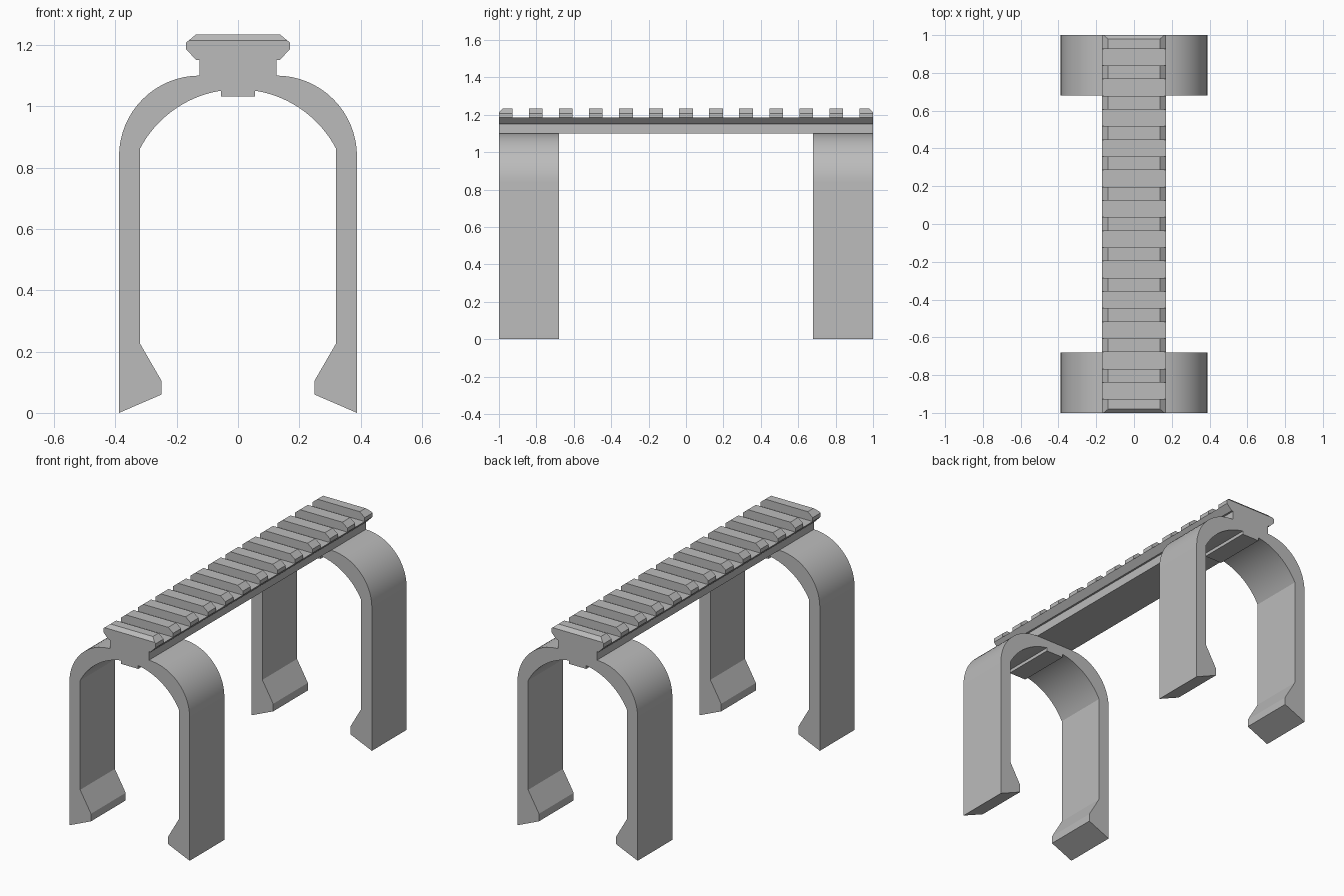
import bpy, bmesh
from math import sin, cos, asin, radians
from mathutils import Vector

cube = bpy.data.objects.get("Cube")
if cube:
    bpy.data.objects.remove(cube)

grey = bpy.data.materials.new("matte_grey")
grey.use_nodes = True
COLOUR = (0.5, 0.5, 0.5, 1)
grey.diffuse_color = COLOUR
grey.node_tree.nodes["Principled BSDF"].inputs["Base Color"].default_value = COLOUR


def mirrored(half):
    """Close a right-hand half profile with its mirror image."""
    return half + [(-x, z) for x, z in reversed(half)]


def prism(bm, profile, y0, y1):
    """Extrude an x-z profile from y0 to y1."""
    face = bm.faces.new([bm.verts.new((x, y0, z)) for x, z in profile])
    out = bmesh.ops.extrude_face_region(bm, geom=[face])
    verts = [g for g in out["geom"] if isinstance(g, bmesh.types.BMVert)]
    bmesh.ops.translate(bm, verts=verts, vec=(0, y1 - y0, 0))
    bmesh.ops.recalc_face_normals(bm, faces=bm.faces[:])


def make_object(name, bm):
    mesh = bpy.data.meshes.new(name)
    bm.to_mesh(mesh)
    bm.free()
    mesh.materials.append(grey)
    obj = bpy.data.objects.new(name, mesh)
    bpy.context.collection.objects.link(obj)
    return obj


def activate(obj):
    bpy.ops.object.select_all(action="DESELECT")
    obj.select_set(True)
    bpy.context.view_layer.objects.active = obj


# Rail: dovetail beam with bevelled ends
DECK, TOP = 1.185, 1.234
bm = bmesh.new()
prism(bm, mirrored([(0.125, 1.1), (0.125, 1.151), (0.136, 1.151), (0.169, DECK),
                    (0.169, 1.208), (0.137, TOP)]), -1, 1)
for side in (-1, 1):
    cut = bmesh.ops.bisect_plane(bm, geom=bm.verts[:] + bm.edges[:] + bm.faces[:],
                                 plane_co=Vector((0, side, 1.214)),
                                 plane_no=Vector((0, side, 1)), clear_outer=True)
    edges = [g for g in cut["geom_cut"] if isinstance(g, bmesh.types.BMEdge)]
    bmesh.ops.contextual_create(bm, geom=edges)
bmesh.ops.recalc_face_normals(bm, faces=bm.faces[:])
rail = make_object("rail", bm)

# Cross slots between the thirteen teeth
TOOTH, PITCH = 0.073, 0.1606
bm = bmesh.new()
for i in range(12):
    middle = (i - 5.5) * PITCH
    half = (PITCH - TOOTH) / 2
    prism(bm, mirrored([(0.3, DECK), (0.3, 1.4)]), middle - half, middle + half)
cutter = make_object("slot_cutter", bm)
cutter.hide_render = True
slots = rail.modifiers.new("slots", "BOOLEAN")
slots.operation, slots.solver, slots.object = "DIFFERENCE", "EXACT", cutter
activate(rail)
bpy.ops.object.modifier_apply(modifier=slots.name)
bpy.data.objects.remove(cutter)

# Clip profile: rounded shoulder, straight leg, hooked foot, inner arch, tab
STEPS = 16
R_OUT, R_IN, IN_Z = 0.263, 0.361, 0.694
shoulder = [(0.125 + R_OUT * sin(radians(90 * i / STEPS)),
             1.1 - R_OUT + R_OUT * cos(radians(90 * i / STEPS))) for i in range(STEPS + 1)]
foot = [(0.388, 0), (0.249, 0.06), (0.249, 0.104), (0.319, 0.225)]
a0, a1 = asin(0.319 / R_IN), asin(0.062 / R_IN)
angles = [a0 + (a1 - a0) * i / STEPS for i in range(STEPS + 1)]
arch = [(R_IN * sin(a), IN_Z + R_IN * cos(a)) for a in angles]
tab = [(0.056, 1.05), (0.056, 1.031)]
clip = mirrored(shoulder + foot + arch + tab)

for name, y0, y1 in (("front_clip", -1, -0.68), ("back_clip", 0.68, 1)):
    bm = bmesh.new()
    prism(bm, clip, y0, y1)
    activate(make_object(name, bm))
    bpy.ops.object.shade_smooth_by_angle(angle=radians(20))
